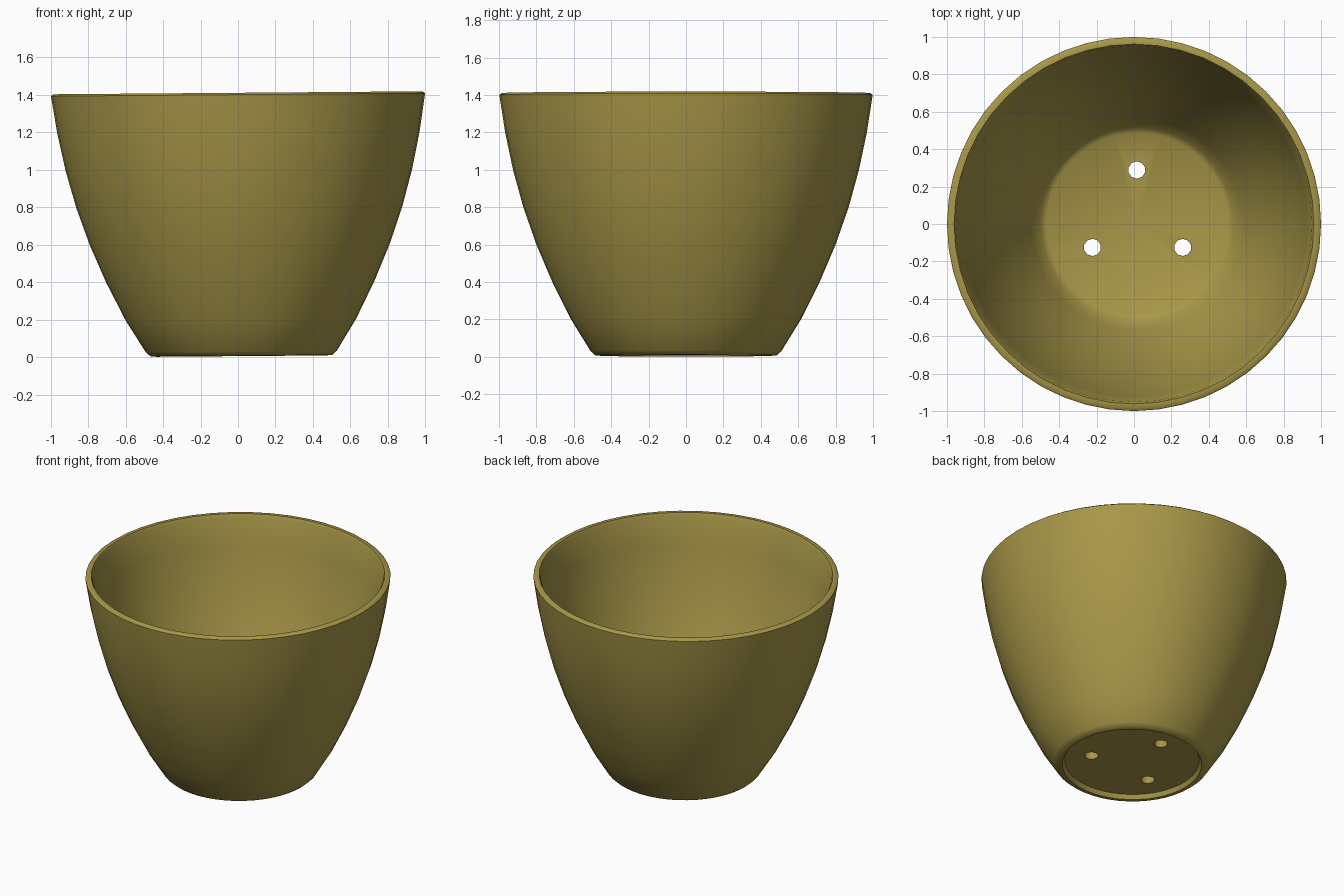
import bpy, bmesh, math

if "Cube" in bpy.data.objects:
    bpy.data.objects.remove(bpy.data.objects["Cube"])

# Olive clay colour
clay = bpy.data.materials.new("olive_clay")
clay.use_nodes = True
colour = (0.39, 0.31, 0.065, 1)
clay.diffuse_color = colour
bsdf = clay.node_tree.nodes["Principled BSDF"]
bsdf.inputs["Base Color"].default_value = colour
bsdf.inputs["Roughness"].default_value = 0.8

SEGMENTS = 48
HEIGHT = 1.41

# Section (radius, height): recessed underside, foot, outer wall, lip, inner wall, floor
section = [(0, 0.035), (0.44, 0.035), (0.455, 0.005), (0.485, 0.008), (0.51, 0.03),
           (0.615, 0.2), (0.715, 0.4), (0.80, 0.6), (0.87, 0.8), (0.925, 1.0),
           (0.967, 1.2), (0.995, 1.38), (0.998, 1.4), (0.985, HEIGHT), (0.96, HEIGHT),
           (0.95, 1.39), (0.92, 1.2), (0.875, 1.0), (0.82, 0.8), (0.75, 0.6),
           (0.665, 0.4), (0.565, 0.2), (0.515, 0.11), (0.485, 0.09), (0, 0.085)]


def make_object(name, bm):
    mesh = bpy.data.meshes.new(name)
    bmesh.ops.recalc_face_normals(bm, faces=bm.faces)
    bm.to_mesh(mesh)
    bm.free()
    mesh.materials.append(clay)
    obj = bpy.data.objects.new(name, mesh)
    bpy.context.collection.objects.link(obj)
    return obj


# Pot body, spun from its section
bm = bmesh.new()
verts = [bm.verts.new((r, 0, z)) for r, z in section]
edges = [bm.edges.new(pair) for pair in zip(verts, verts[1:])]
bmesh.ops.spin(bm, geom=verts + edges, cent=(0, 0, 0), axis=(0, 0, 1),
               angle=math.tau, steps=SEGMENTS, use_duplicate=False)
bmesh.ops.remove_doubles(bm, verts=bm.verts, dist=0.0005)

# Hand-made lean: foot slightly off centre, rim slightly tilted
for v in bm.verts:
    v.co.x += 0.018 * (1 - v.co.z / HEIGHT)
    v.co.z += 0.008 * v.co.x
pot = make_object("pot", bm)

# Drainage holes
bm = bmesh.new()
for x, y in ((0.015, 0.288), (-0.222, -0.125), (0.26, -0.125)):
    hole = bmesh.ops.create_cone(bm, cap_ends=True, segments=10,
                                 radius1=0.046, radius2=0.046, depth=0.4)
    bmesh.ops.translate(bm, verts=hole["verts"], vec=(x, y, 0.06))
cutter = make_object("hole_cutter", bm)
cutter.hide_render = True

bpy.ops.object.select_all(action="DESELECT")
pot.select_set(True)
bpy.context.view_layer.objects.active = pot
cut = pot.modifiers.new("drainage_holes", "BOOLEAN")
cut.operation = "DIFFERENCE"
cut.solver = "EXACT"
cut.object = cutter
bpy.ops.object.modifier_apply(modifier=cut.name)
bpy.data.objects.remove(cutter)
bpy.ops.object.shade_smooth_by_angle(angle=math.radians(50))
